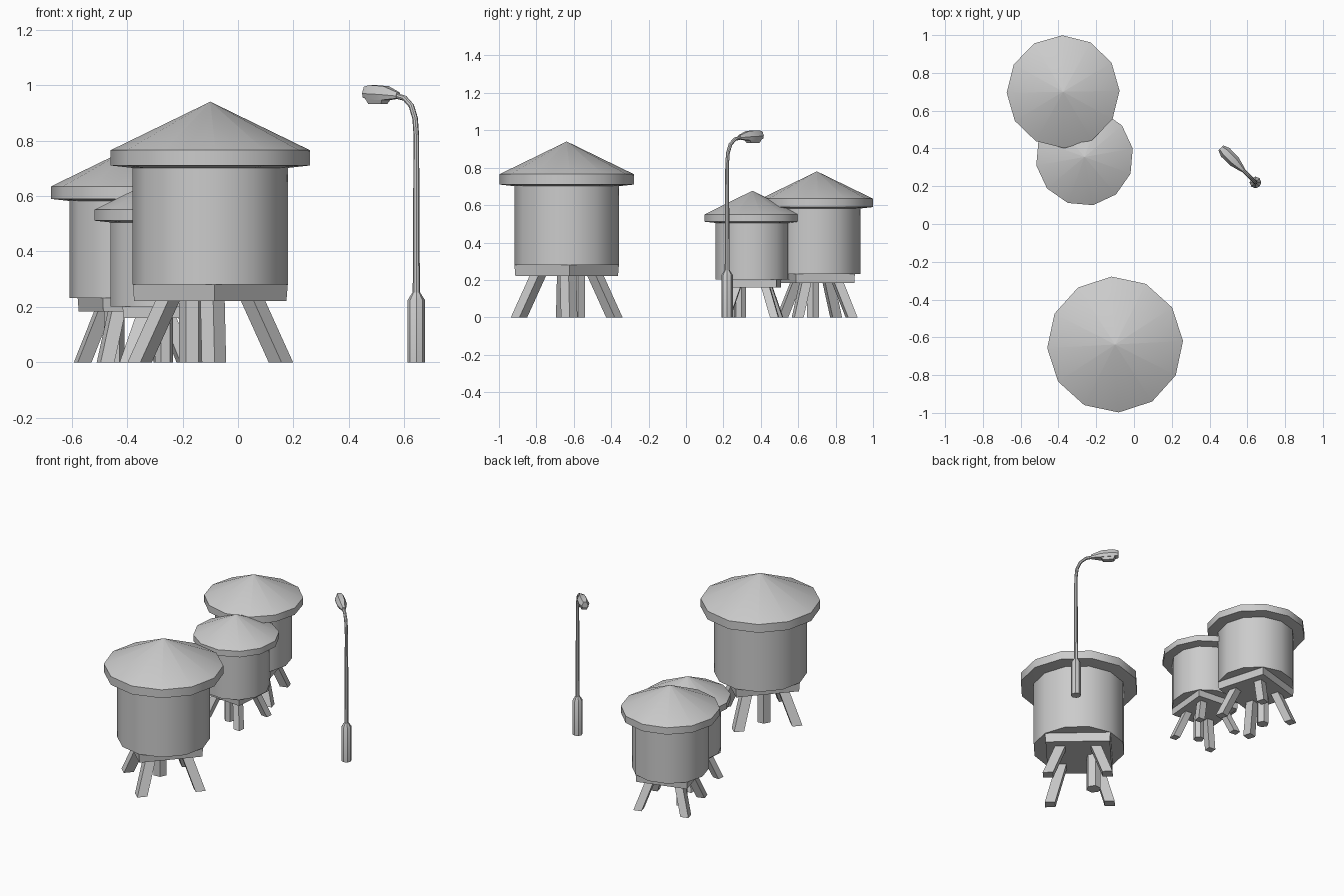
import bpy, bmesh, math
from mathutils import Matrix, Vector

if "Cube" in bpy.data.objects:
    bpy.data.objects.remove(bpy.data.objects["Cube"])

grey = bpy.data.materials.new("light_grey")
grey.use_nodes = True
colour = (0.6, 0.6, 0.6, 1)
grey.diffuse_color = colour
grey.node_tree.nodes["Principled BSDF"].inputs["Base Color"].default_value = colour


def ring(centre, radius, sides, turn=0):
    """Horizontal polygon of points."""
    x, y, z = centre
    steps = [turn + math.tau * i / sides for i in range(sides)]
    return [Vector((x + radius * math.cos(a), y + radius * math.sin(a), z)) for a in steps]


def loft(name, rings, place=None):
    """Closed solid skinned through rings of equal point count."""
    bm = bmesh.new()
    loops = [[bm.verts.new(p) for p in r] for r in rings]
    n = len(loops[0])
    for low, high in zip(loops, loops[1:]):
        for i in range(n):
            j = (i + 1) % n
            bm.faces.new((low[i], low[j], high[j], high[i]))
    bm.faces.new(loops[0])
    bm.faces.new(loops[-1])
    bmesh.ops.remove_doubles(bm, verts=bm.verts, dist=1e-5)
    bmesh.ops.recalc_face_normals(bm, faces=bm.faces)
    mesh = bpy.data.meshes.new(name)
    bm.to_mesh(mesh)
    bm.free()
    mesh.materials.append(grey)
    obj = bpy.data.objects.new(name, mesh)
    bpy.context.collection.objects.link(obj)
    if place:
        obj.matrix_world = place
    bpy.ops.object.select_all(action="DESELECT")
    obj.select_set(True)
    bpy.context.view_layer.objects.active = obj
    bpy.ops.object.shade_smooth_by_angle(angle=math.radians(35))
    return obj


def turned(name, profile, sides, place=None, centre=(0, 0)):
    return loft(name, [ring((*centre, z), r, sides) for r, z in profile], place)


def water_tank(label, x, y, turn, size):
    place = (Matrix.Translation((x, y, 0)) @ Matrix.Rotation(math.radians(turn), 4, "Z")
             @ Matrix.Scale(size, 4))
    # Conical roof with a thick rim, drum, square platform
    turned(label + "_roof", [(0.27, 0.70), (0.36, 0.71), (0.36, 0.765), (0.0001, 0.94)], 12, place)
    turned(label + "_drum", [(0.28, 0.28), (0.28, 0.705)], 12, place)
    turned(label + "_platform", [(0.275, 0.222), (0.28, 0.282)], 4, place)
    # Four splayed legs under the platform corners
    for k in range(4):
        a = k * math.pi / 2
        out = Vector((math.cos(a), math.sin(a), 0))
        foot, top = out * 0.255, out * 0.153 + Vector((0, 0, 0.225))
        loft(f"{label}_leg_{k + 1}", [ring(foot, 0.044, 4), ring(top, 0.044, 4)], place)
    # Upright feed pipe, off centre
    turned(label + "_pipe", [(0.045, 0), (0.045, 0.225)], 6, place, (-0.064, 0.062))


water_tank("large_tank", -0.10, -0.638, 3, 1.0)
water_tank("medium_tank", -0.375, 0.70, 61, 0.83)
water_tank("small_tank", -0.262, 0.355, 130, 0.72)

# Street lamp, arm pointing along its local x
lamp = Matrix.Translation((0.643, 0.22, 0)) @ Matrix.Rotation(math.radians(135), 4, "Z")
turned("lamp_base", [(0.031, 0), (0.031, 0.225), (0.014, 0.252)], 8, lamp)

# Pole swept along a bent path
path = [(0, 0.25), (0, 0.82), (0.006, 0.88), (0.025, 0.925), (0.06, 0.953), (0.115, 0.963)]
sections = []
for i, (d, z) in enumerate(path):
    before, after = path[max(i - 1, 0)], path[min(i + 1, len(path) - 1)]
    slope = math.atan2(after[0] - before[0], after[1] - before[1])
    radius = 0.013 if i == 0 else 0.010
    place = Matrix.Translation((d, 0, z)) @ Matrix.Rotation(slope, 4, "Y")
    sections.append([place @ p for p in ring((0, 0, 0), radius, 8)])
loft("lamp_pole", sections, lamp)


def head_section(d, half, low, high):
    middle = low + (high - low) * 0.4
    right = [(half * 0.8, low), (half, middle), (half * 0.5, high)]
    outline = right + [(-w, z) for w, z in reversed(right)]
    return [Vector((d, w, z)) for w, z in outline]


# Tapered lamp head and the lens beneath it
loft("lamp_head", [head_section(0.092, 0.013, 0.952, 0.974),
                   head_section(0.155, 0.030, 0.946, 0.996),
                   head_section(0.225, 0.032, 0.948, 1.0),
                   head_section(0.258, 0.019, 0.955, 0.994)], lamp)


def rectangle(start, end, half, z):
    return [Vector(p) for p in ((start, -half, z), (end, -half, z), (end, half, z), (start, half, z))]


loft("lamp_lens", [rectangle(0.165, 0.228, 0.016, 0.931), rectangle(0.148, 0.24, 0.025, 0.955)], lamp)
